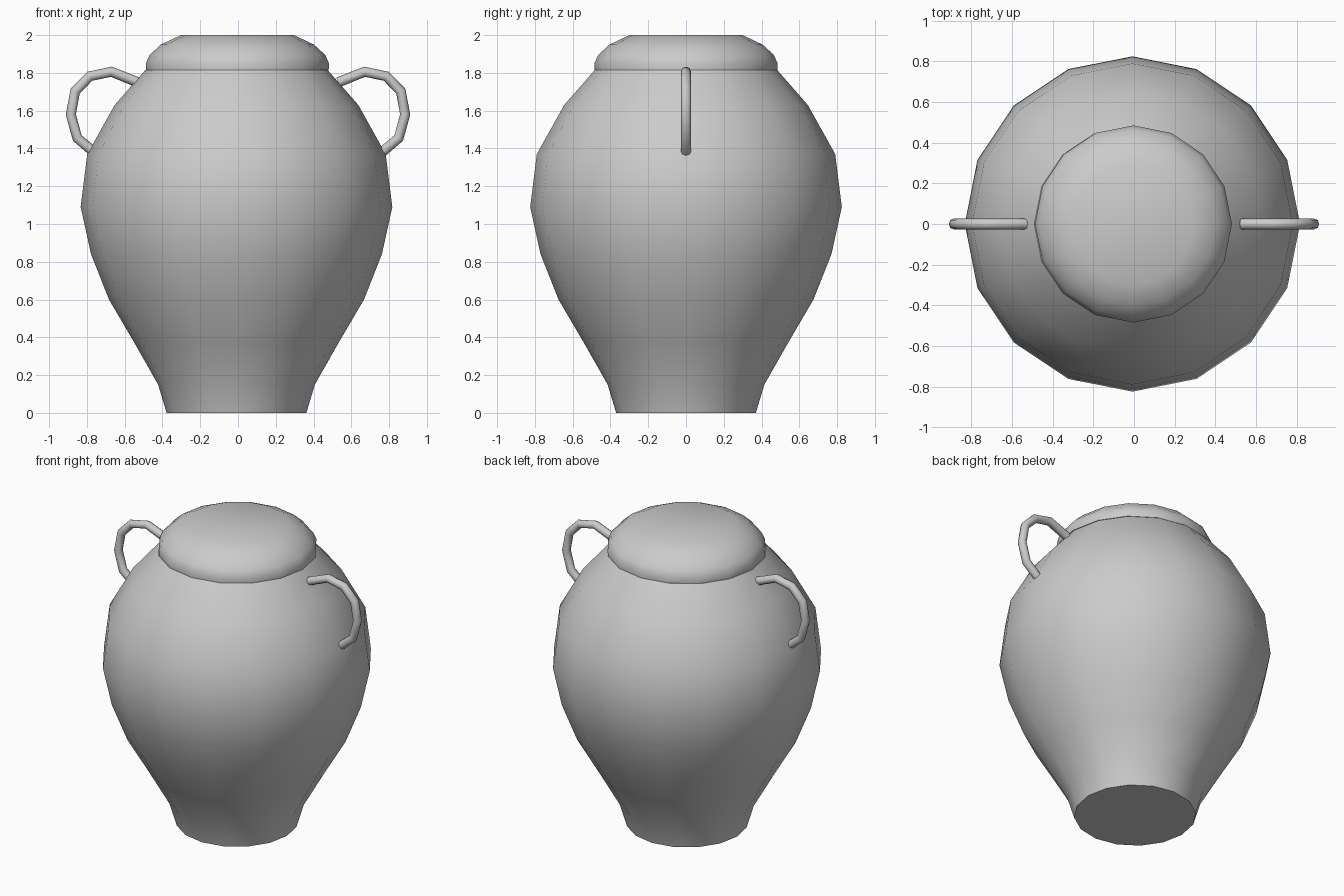
import bpy, bmesh, math

if "Cube" in bpy.data.objects:
    bpy.data.objects.remove(bpy.data.objects["Cube"])

SIDES = 16


def lathe(name, profile, cx=0.0, angle=35):
    """Revolve (radius, z) points and cap both ends."""
    bm = bmesh.new()
    rings = []
    for r, z in profile:
        rings.append([bm.verts.new((cx + r * math.cos(2 * math.pi * i / SIDES),
                                    r * math.sin(2 * math.pi * i / SIDES), z))
                      for i in range(SIDES)])
    for low, high in zip(rings, rings[1:]):
        for i in range(SIDES):
            j = (i + 1) % SIDES
            bm.faces.new((low[i], low[j], high[j], high[i]))
    bm.faces.new(rings[0][::-1])
    bm.faces.new(rings[-1])
    mesh = bpy.data.meshes.new(name)
    bm.to_mesh(mesh)
    bm.free()
    obj = bpy.data.objects.new(name, mesh)
    bpy.context.collection.objects.link(obj)
    smooth(obj, angle)
    return obj


def smooth(obj, angle):
    bpy.ops.object.select_all(action='DESELECT')
    obj.select_set(True)
    bpy.context.view_layer.objects.active = obj
    bpy.ops.object.shade_smooth_by_angle(angle=math.radians(angle))


def handle(name, side):
    """Eight-sided bent tube in the xz plane."""
    path = [(0.53, 1.75), (0.67, 1.806), (0.785, 1.782), (0.862, 1.703),
            (0.885, 1.58), (0.851, 1.455), (0.75, 1.37)]
    curve = bpy.data.curves.new(name, 'CURVE')
    curve.dimensions = '3D'
    curve.bevel_depth = 0.027
    curve.bevel_resolution = 2
    curve.use_fill_caps = True
    spline = curve.splines.new('POLY')
    spline.points.add(len(path) - 1)
    for point, (x, z) in zip(spline.points, path):
        point.co = (side * x, 0, z, 1)
    obj = bpy.data.objects.new(name, curve)
    bpy.context.collection.objects.link(obj)
    bpy.ops.object.select_all(action='DESELECT')
    obj.select_set(True)
    bpy.context.view_layer.objects.active = obj
    bpy.ops.object.convert(target='MESH')
    smooth(bpy.context.object, 50)


# Jar body
lathe("jar_body", [(0.37, 0), (0.415, 0.15), (0.54, 0.37), (0.675, 0.6),
                   (0.77, 0.84), (0.825, 1.09), (0.79, 1.37),
                   (0.645, 1.63), (0.483, 1.815)], cx=-0.008)

# Rounded lid
lathe("lid", [(0.483, 1.815), (0.485, 1.85), (0.465, 1.895),
              (0.405, 1.95), (0.3, 2.0)], cx=-0.003, angle=60)

# Pair of side handles
handle("handle_left", -1)
handle("handle_right", 1)
